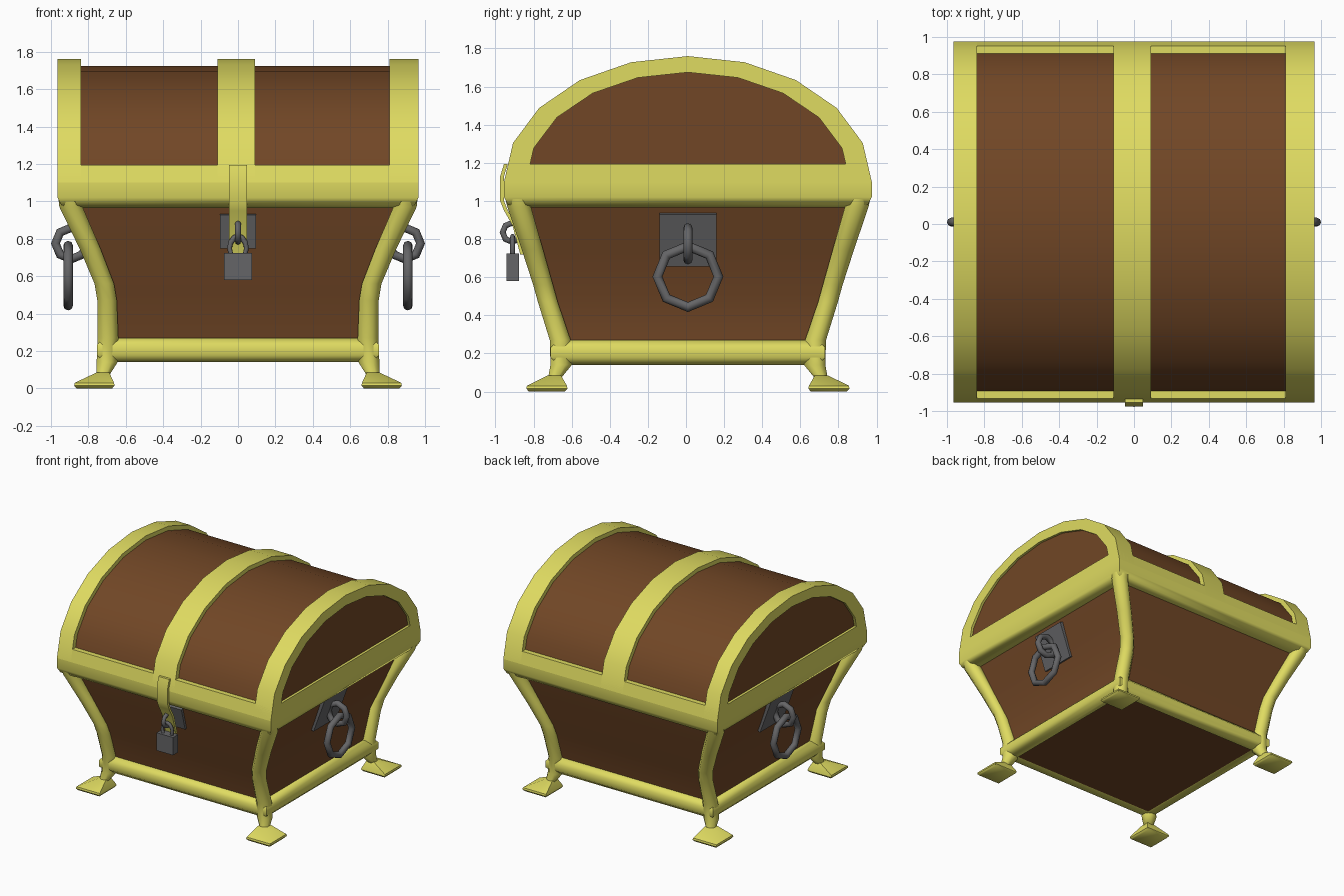
import bpy, bmesh
from math import sin, cos, pi, radians

cube = bpy.data.objects.get("Cube")
if cube:
    bpy.data.objects.remove(cube, do_unlink=True)

CY = 0.01  # chest body sits slightly behind the centre, the strap sticks out in front


def material(name, rgb, rough=0.6):
    m = bpy.data.materials.new(name)
    m.use_nodes = True
    m.diffuse_color = (*rgb, 1)
    bsdf = m.node_tree.nodes["Principled BSDF"]
    bsdf.inputs["Base Color"].default_value = (*rgb, 1)
    bsdf.inputs["Roughness"].default_value = rough
    return m


GOLD = material("yellow_gold", (0.74, 0.71, 0.12))
WOOD = material("brown_wood", (0.165, 0.062, 0.019))
IRON = material("grey_iron", (0.13, 0.13, 0.135))


def finish(ob, name, mat):
    ob.name = ob.data.name = name
    ob.data.materials.append(mat)
    bpy.ops.object.select_all(action="DESELECT")
    ob.select_set(True)
    bpy.context.view_layer.objects.active = ob
    bpy.ops.object.shade_smooth_by_angle(angle=radians(50))
    return ob


def loft(name, rings, mat, closed=False, y=CY):
    """Skin a list of equal point rings, capped or closed into a loop."""
    bm = bmesh.new()
    rows = [[bm.verts.new(p) for p in ring] for ring in rings]
    n = len(rows[0])
    pairs = list(zip(rows, rows[1:])) + ([(rows[-1], rows[0])] if closed else [])
    for a, b in pairs:
        for i in range(n):
            j = (i + 1) % n
            bm.faces.new((a[i], a[j], b[j], b[i]))
    if not closed:
        bm.faces.new(rows[0])
        bm.faces.new(rows[-1])
    bmesh.ops.recalc_face_normals(bm, faces=bm.faces)
    mesh = bpy.data.meshes.new(name)
    bm.to_mesh(mesh)
    bm.free()
    ob = bpy.data.objects.new(name, mesh)
    ob.location.y = y
    bpy.context.collection.objects.link(ob)
    return finish(ob, name, mat)


def rect(hx, hy, z):
    return [(-hx, -hy, z), (hx, -hy, z), (hx, hy, z), (-hx, hy, z)]


def ngon(x, y, z, r, n):
    """Horizontal polygon whose flat sides are r from the centre."""
    k = r / cos(pi / n)
    return [(x + k * cos((i + 0.5) * 2 * pi / n), y + k * sin((i + 0.5) * 2 * pi / n), z)
            for i in range(n)]


def prism(name, profile, x0, x1, mat, y=CY):
    return loft(name, [[(x, a, b) for a, b in profile] for x in (x0, x1)], mat, y=y)


def arch(a, b, steps=10):
    return [(a * cos(pi * i / steps), 1.1 + b * sin(pi * i / steps)) for i in range(steps + 1)]


def ring(name, loc, rot, major, minor, mat=IRON, segments=8):
    bpy.ops.mesh.primitive_torus_add(location=loc, rotation=rot, major_radius=major,
                                     minor_radius=minor, major_segments=segments,
                                     minor_segments=8)
    return finish(bpy.context.object, name, mat)


def box(name, loc, size, mat, rot=(0, 0, 0)):
    bpy.ops.mesh.primitive_cube_add(size=1, location=loc, rotation=rot)
    bpy.context.object.scale = size
    return finish(bpy.context.object, name, mat)


# Flared wooden body
loft("body_panels", [rect(0.69, 0.655, 0.148), rect(0.69, 0.67, 0.27), rect(0.70, 0.735, 0.5),
                     rect(0.79, 0.81, 0.745), rect(0.89, 0.89, 1.05)], WOOD)

# Gold beams around the base and the mouth
base = [(0.065 / cos(pi / 8) * cos((i + 0.5) * pi / 4),
         0.205 + 0.065 / cos(pi / 8) * sin((i + 0.5) * pi / 4)) for i in range(8)]
loft("base_beam", [rect(0.69 + d, 0.655 + d, z) for d, z in base], GOLD, closed=True)
mouth = [(0.83, 1.1), (0.965, 1.1), (0.965, 1.02), (0.945, 0.98), (0.9, 0.965), (0.83, 0.97)]
loft("mouth_beam", [rect(h, h, z) for h, z in mouth], GOLD, closed=True)

# Corner posts running down into flared feet
POST = [(0.9, 0.9, 1.03, 0.062), (0.893, 0.886, 0.97, 0.062), (0.79, 0.816, 0.745, 0.056),
        (0.715, 0.76, 0.56, 0.052), (0.7, 0.735, 0.47, 0.052), (0.695, 0.67, 0.27, 0.055),
        (0.7, 0.665, 0.14, 0.056), (0.722, 0.7, 0.07, 0.034)]
FOOT = [(0.722, 0.7, 0.085, 0.034), (0.768, 0.74, 0.03, 0.105),
        (0.768, 0.74, 0.015, 0.108), (0.768, 0.74, 0, 0.095)]
for sx, side in ((1, "left"), (-1, "right")):
    for sy, end in ((-1, "front"), (1, "back")):
        for part, path, n in (("post", POST, 8), ("foot", FOOT, 4)):
            loft(f"{end}_{side}_{part}",
                 [ngon(sx * x, sy * y, z, r, n) for x, y, z, r in path], GOLD)

# Domed lid: wooden barrel, rim and three gold bands
prism("lid_barrel", arch(0.925, 0.625), -0.945, 0.945, WOOD)
prism("lid_rim", [(-0.965, 1.1), (-0.943, 1.195), (0.943, 1.195), (0.965, 1.1)],
      -0.965, 0.965, GOLD)
band = arch(0.965, 0.66) + arch(0.85, 0.575)[::-1]
for name, x0, x1 in (("right", -0.965, -0.84), ("middle", -0.11, 0.09), ("left", 0.81, 0.965)):
    prism(f"lid_band_{name}", band, x0, x1, GOLD)

# Ring handles on both ends
for s, side in ((1, "left"), (-1, "right")):
    box(f"{side}_handle_plate", (s * 0.815, CY, 0.797), (0.03, 0.3, 0.29), IRON,
        (0, s * radians(20), 0))
    ring(f"{side}_handle_link", (s * 0.892, CY, 0.775), (pi / 2, 0, 0), 0.084, 0.024)
    ring(f"{side}_handle_ring", (s * 0.908, CY, 0.603), (0, pi / 2, 0), 0.16, 0.026)

# Hasp strap with its plate, staple and padlock
outer = [(-0.955, 1.195), (-0.975, 1.13), (-0.975, 1.0), (-0.955, 0.95), (-0.91, 0.87), (-0.87, 0.72)]
strap = outer + [(y + 0.02, z) for y, z in reversed(outer)]
prism("hasp_strap", strap, -0.048, 0.048, GOLD, y=0)
box("hasp_plate", (0, -0.83, 0.842), (0.195, 0.03, 0.185), IRON, (radians(15.6), 0, 0))
ring("hasp_staple", (0, -0.912, 0.835), (0, pi / 2, 0), 0.05, 0.016)
shackle = ring("padlock_shackle", (0, -0.91, 0.75), (pi / 2, 0, 0), 0.045, 0.013, segments=12)
shackle.scale.y = 1.35
box("padlock_body", (0, -0.91, 0.652), (0.148, 0.066, 0.145), IRON)
